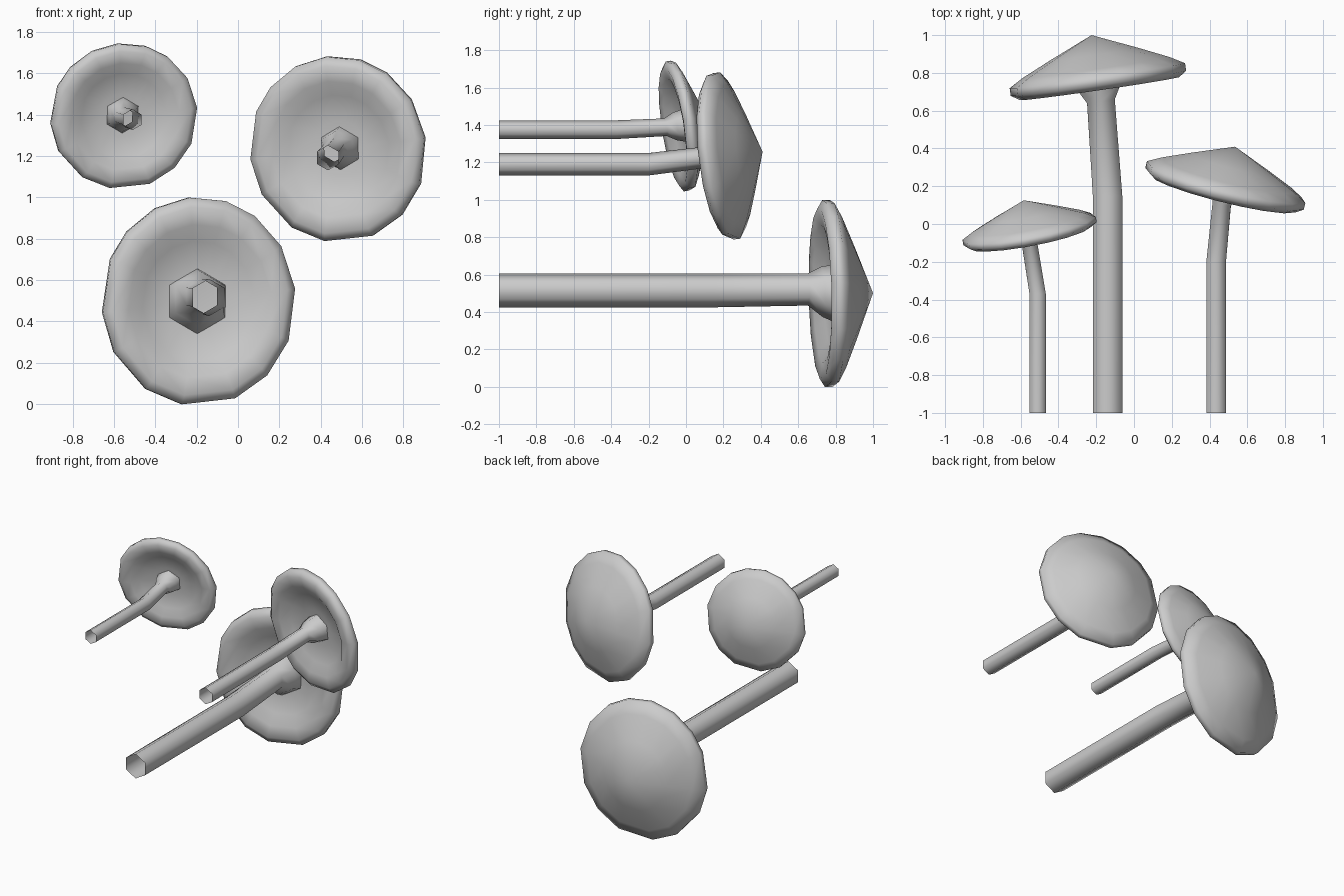
import bpy
import bmesh
from math import sin, cos, radians
from mathutils import Vector

cube = bpy.data.objects.get("Cube")
if cube:
    bpy.data.objects.remove(cube, do_unlink=True)

grey = bpy.data.materials.new("plain grey")
grey.use_nodes = True
colour = (0.6, 0.6, 0.6, 1)
grey.diffuse_color = colour
grey.node_tree.nodes["Principled BSDF"].inputs["Base Color"].default_value = colour

# Slightly uneven hand-shaped cap outline, and an even six-sided stem
CAP_ANGLES = [96, 74, 55, 32, 7, -22, -45, -68, -100, -123, -151, -174, -204, -222, -243]
STEM_ANGLES = [90 - 60 * i for i in range(6)]

# Cap profile: radius and height along its axis, outer skin to rolled underside
CAP_PROFILE = [(0.25, 0.14), (0.42, 0.068), (0.5, 0.025), (0.5, -0.015),
               (0.455, -0.043), (0.37, -0.03), (0.29, 0.015), (0.15, 0.045)]
CAP_TIP = 0.24


def frame(axis):
    """Sideways and upward directions square to an axis."""
    axis = axis.normalized()
    side = axis.cross(Vector((0, 0, 1))).normalized()
    return side, side.cross(axis)


def ring(bm, centre, axis, radius, angles, squash=1.0):
    side, up = frame(axis)
    return [bm.verts.new(centre + side * (radius * squash * cos(radians(a)))
                         + up * (radius * sin(radians(a)))) for a in angles]


def bridge(bm, a, b):
    for i in range(len(a)):
        j = (i + 1) % len(a)
        bm.faces.new((a[i], a[j], b[j], b[i]))


def fan(bm, loop, tip):
    point = bm.verts.new(tip)
    for i in range(len(loop)):
        bm.faces.new((loop[i], loop[(i + 1) % len(loop)], point))


def finish(bm, name):
    bmesh.ops.recalc_face_normals(bm, faces=bm.faces[:])
    for face in bm.faces:
        face.smooth = True
    mesh = bpy.data.meshes.new(name)
    bm.to_mesh(mesh)
    bm.free()
    mesh.materials.append(grey)
    obj = bpy.data.objects.new(name, mesh)
    bpy.context.collection.objects.link(obj)


def mushroom(name, centre, axis, size, squash, foot, bend, neck, thick):
    centre, axis = Vector(centre), Vector(axis).normalized()

    # Cap: pointed outer skin, thick rolled rim and hollow underside
    bm = bmesh.new()
    loops = [ring(bm, centre + axis * t * size, axis, r * size, CAP_ANGLES, squash)
             for r, t in CAP_PROFILE]
    for a, b in zip(loops, loops[1:]):
        bridge(bm, a, b)
    fan(bm, loops[0], centre + axis * CAP_TIP * size)
    fan(bm, loops[-1], centre + axis * CAP_PROFILE[-1][1] * size)
    finish(bm, name + "_cap")

    # Stem: bent hexagonal tube, open at the foot and flared under the cap
    bm = bmesh.new()
    straight = Vector((0, 1, 0))
    neck = Vector(neck)
    joint = centre + axis * CAP_PROFILE[-1][1] * size
    stations = [(Vector(foot), straight, thick),
                (Vector(bend), straight, thick),
                (neck, axis, thick * 0.95),
                (neck.lerp(joint, 0.5), axis, thick * 1.5),
                (joint, axis, thick * 1.75)]
    loops = [ring(bm, p, d, r, STEM_ANGLES) for p, d, r in stations]
    for a, b in zip(loops, loops[1:]):
        bridge(bm, a, b)
    finish(bm, name + "_stem")


mushroom("large", (-0.19, 0.76, 0.496), (-0.145, 1, 0.02), 1.01, 0.935,
         (-0.14, -1, 0.515), (-0.14, 0.15, 0.515), (-0.175, 0.65, 0.52), 0.09)
mushroom("medium", (0.483, 0.2, 1.232), (0.25, 1, 0.12), 0.905, 0.965,
         (0.435, -1, 1.19), (0.435, -0.2, 1.19), (0.465, 0.11, 1.228), 0.06)
mushroom("small", (-0.552, -0.04, 1.392), (-0.19, 1, 0.15), 0.71, 1.015,
         (-0.51, -1, 1.375), (-0.51, -0.37, 1.375), (-0.552, -0.11, 1.388), 0.05)
